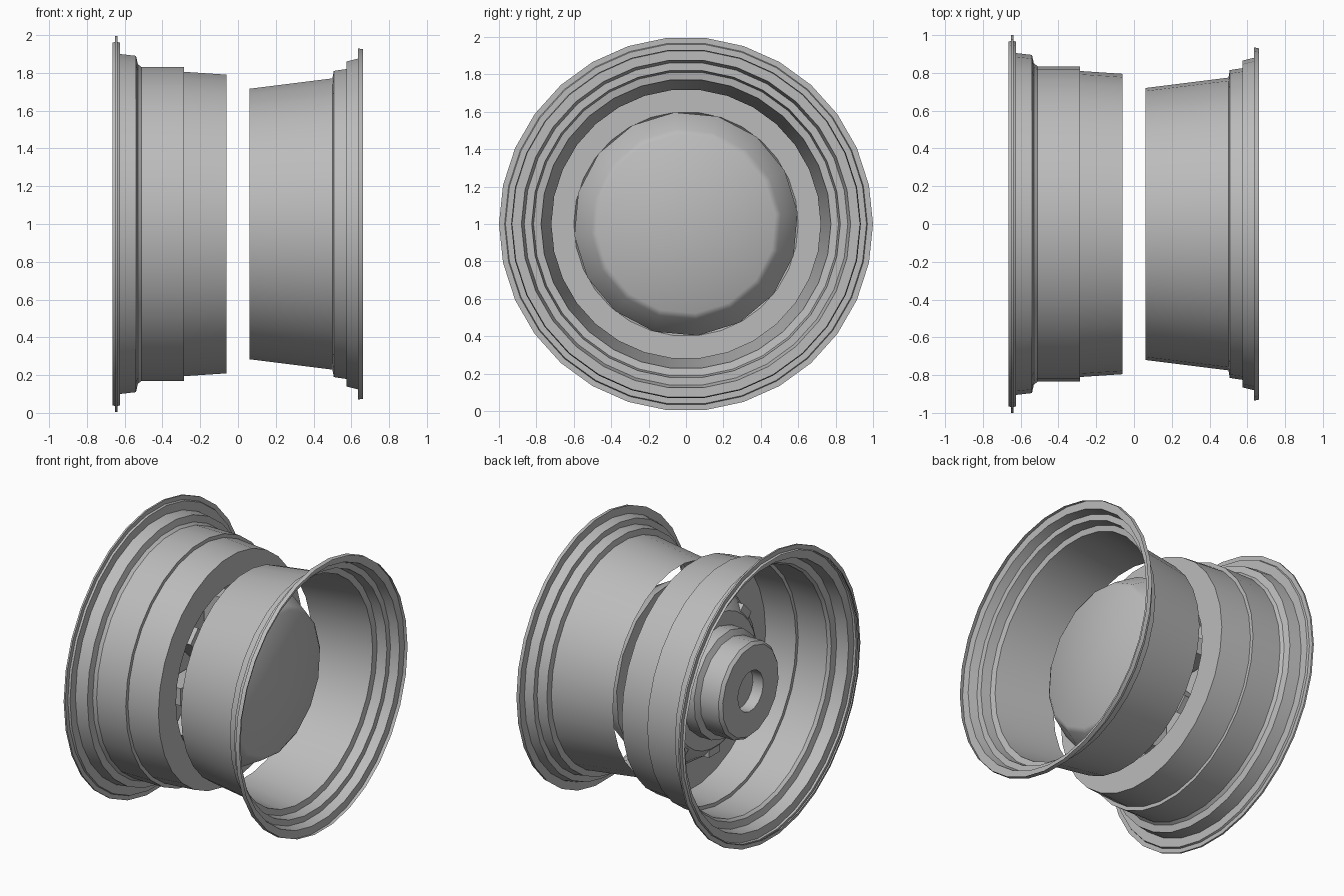
import bpy, bmesh, math
from mathutils import Matrix

cube = bpy.data.objects.get("Cube")
if cube:
    bpy.data.objects.remove(cube, do_unlink=True)

metal = bpy.data.materials.new("grey_metal")
metal.use_nodes = True
GREY = (0.5, 0.5, 0.5, 1)
metal.diffuse_color = GREY
metal.node_tree.nodes["Principled BSDF"].inputs["Base Color"].default_value = GREY

AXIS_HEIGHT = 1.0


def finish(name, bm, angle):
    bmesh.ops.remove_doubles(bm, verts=bm.verts, dist=0.0001)
    bmesh.ops.recalc_face_normals(bm, faces=bm.faces)
    mesh = bpy.data.meshes.new(name)
    bm.to_mesh(mesh)
    bm.free()
    mesh.materials.append(metal)
    obj = bpy.data.objects.new(name, mesh)
    obj.location.z = AXIS_HEIGHT
    bpy.context.collection.objects.link(obj)
    bpy.ops.object.select_all(action="DESELECT")
    obj.select_set(True)
    bpy.context.view_layer.objects.active = obj
    bpy.ops.object.shade_smooth_by_angle(angle=math.radians(angle))
    return obj


def revolve(name, profile, sides, turn=0.0, angle=25):
    """Spin (x, radius) points around the wheel's axis."""
    bm = bmesh.new()
    verts = [bm.verts.new((x, 0, r)) for x, r in profile]
    edges = [bm.edges.new(pair) for pair in zip(verts, verts[1:])]
    bmesh.ops.rotate(bm, verts=verts, matrix=Matrix.Rotation(math.radians(turn), 3, "X"))
    bmesh.ops.spin(bm, geom=verts + edges, axis=(1, 0, 0), cent=(0, 0, 0),
                   angle=math.tau, steps=sides, use_merge=True)
    return finish(name, bm, angle)


# Deep half of the rim with its stepped flange and end ring
revolve("inner_rim", [
    (-0.665, 0.965), (-0.65, 0.97), (-0.65, 1.0), (-0.638, 1.0), (-0.638, 0.97),
    (-0.625, 0.965), (-0.625, 0.905), (-0.54, 0.895), (-0.53, 0.85), (-0.51, 0.835),
    (-0.285, 0.835), (-0.285, 0.81), (-0.06, 0.795), (-0.06, 0.6)], 30, 6)

# Tapered half of the rim, open at both ends
revolve("outer_rim", [
    (0.062, 0.72), (0.5, 0.775), (0.507, 0.815), (0.575, 0.825), (0.575, 0.865),
    (0.635, 0.88), (0.635, 0.935), (0.662, 0.93)], 30, 6)

# Dish set into the end ring
revolve("wheel_dish", [
    (-0.06, 0.6), (-0.18, 0.52), (-0.23, 0.46), (-0.23, 0)], 30, 6)

# Hub with a stepped collar and a bore
revolve("hub", [
    (-0.23, 0.37), (-0.32, 0.37), (-0.34, 0.33), (-0.48, 0.33), (-0.5, 0.31),
    (-0.5, 0.14), (-0.42, 0.14), (-0.42, 0)], 16, 6, 40)

# Rounded cap inside the tapered half
revolve("centre_cap", [
    (0.12, 0), (0.12, 0.6), (0.28, 0.51), (0.3, 0.48), (0.31, 0)], 16, 6, 50)

# Radial ribs inside the dish
bm = bmesh.new()
for i in range(8):
    place = Matrix.Rotation(math.tau * i / 8, 4, "X") @ Matrix.Translation((-0.15, 0, 0.37))
    bmesh.ops.create_cube(bm, size=1, matrix=place @ Matrix.Diagonal((0.14, 0.12, 0.3, 1)))
finish("dish_ribs", bm, 25)
